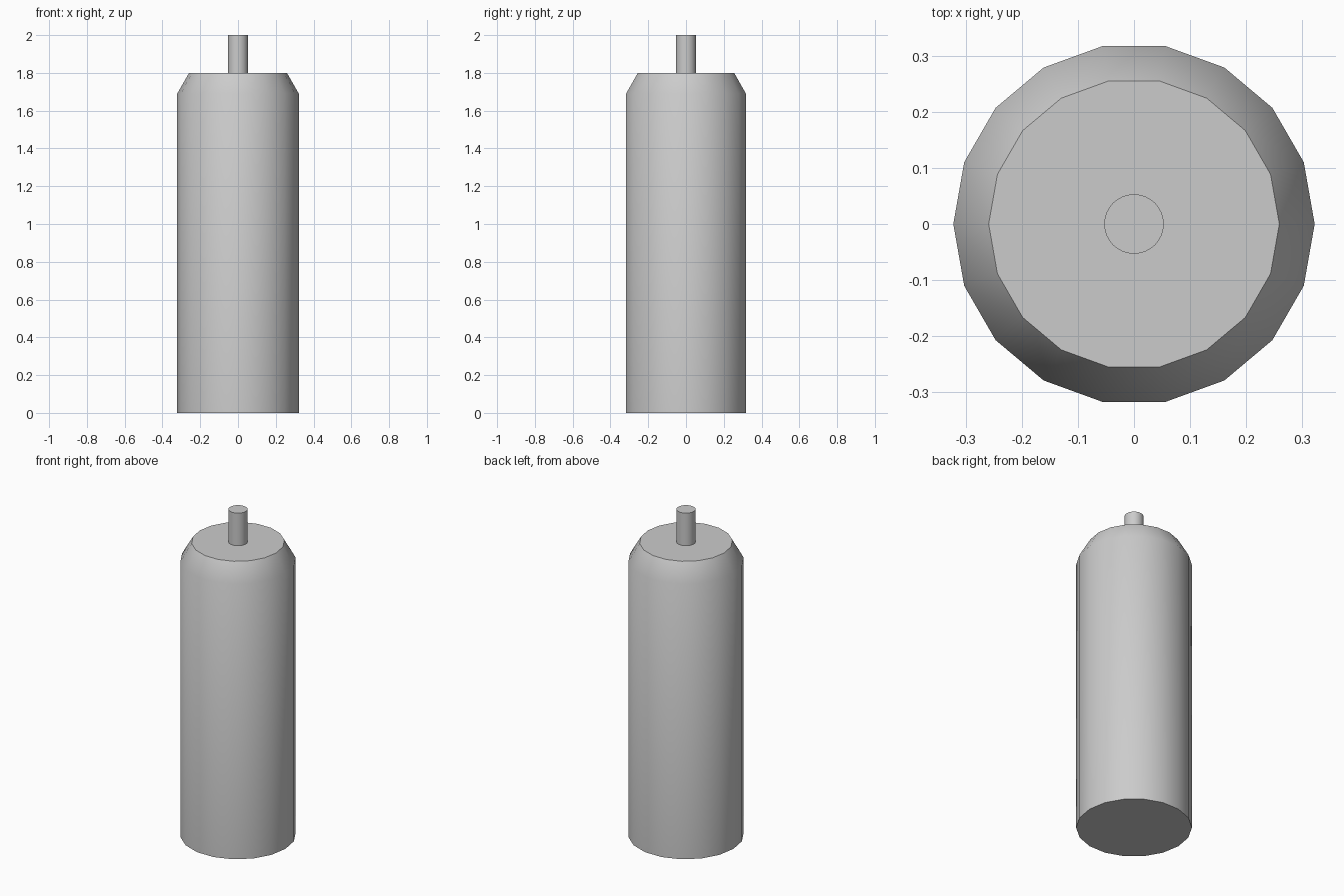
import bpy, bmesh
from math import cos, sin, tau, radians

if "Cube" in bpy.data.objects:
    bpy.data.objects.remove(bpy.data.objects["Cube"])


def lathe(name, profile, sides):
    """Closed solid of revolution from (radius, z) points, first vertex on +x."""
    bm = bmesh.new()
    rings = [[bm.verts.new((r * cos(tau * i / sides), r * sin(tau * i / sides), z))
              for i in range(sides)] for r, z in profile]
    for low, high in zip(rings, rings[1:]):
        for i in range(sides):
            j = (i + 1) % sides
            bm.faces.new((low[i], low[j], high[j], high[i]))
    bm.faces.new(rings[0][::-1])
    bm.faces.new(rings[-1])
    mesh = bpy.data.meshes.new(name)
    bm.to_mesh(mesh)
    bm.free()
    obj = bpy.data.objects.new(name, mesh)
    bpy.context.collection.objects.link(obj)
    bpy.ops.object.select_all(action='DESELECT')
    obj.select_set(True)
    bpy.context.view_layer.objects.active = obj
    bpy.ops.object.shade_smooth_by_angle(angle=radians(40))
    return obj


# Canister body with chamfered shoulder
lathe("canister_body", [(0.322, 0), (0.322, 1.69), (0.259, 1.8)], 18)

# Nozzle stem on top
lathe("nozzle", [(0.053, 1.8), (0.053, 2.0)], 32)
